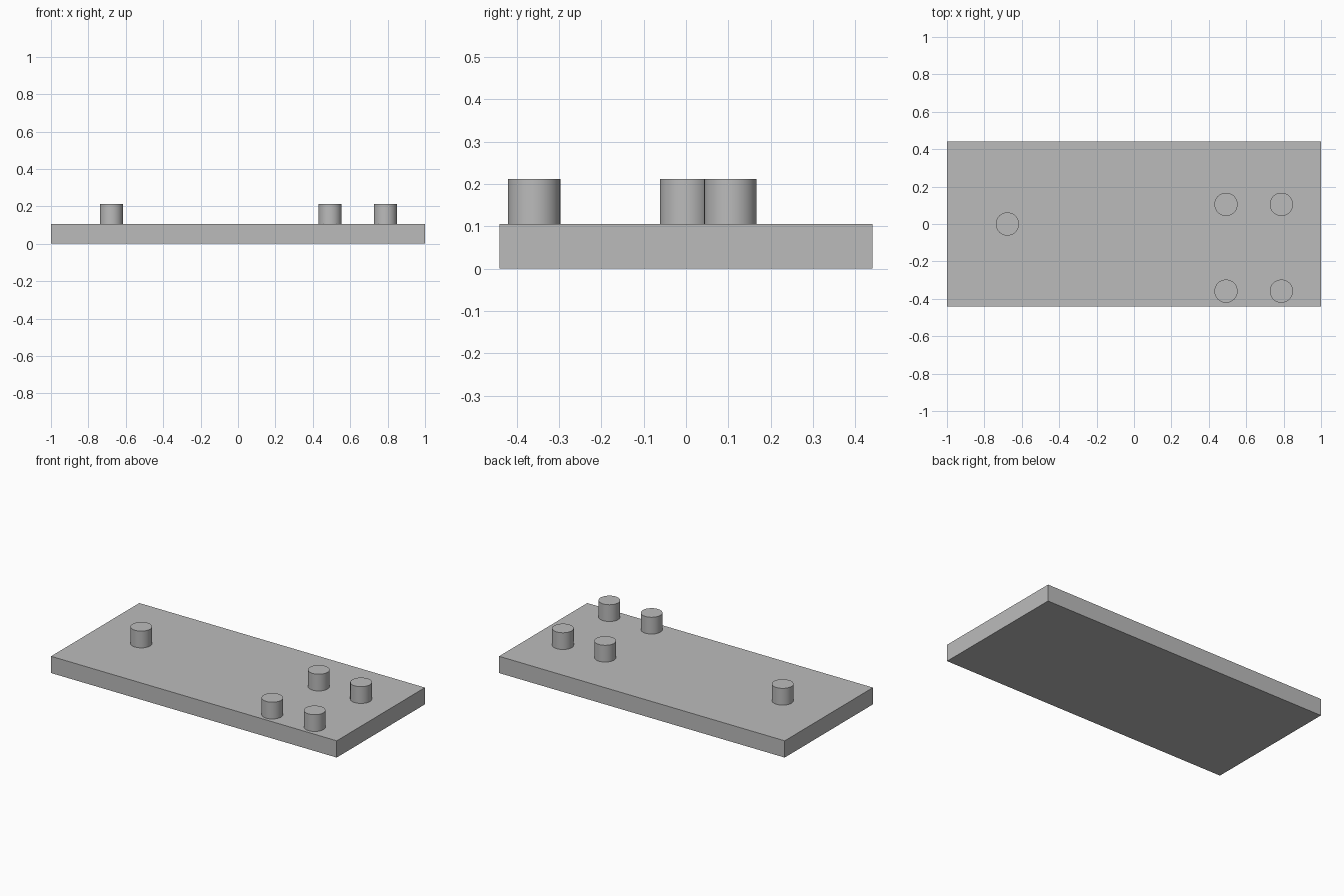
import bpy
import math

default_cube = bpy.data.objects.get("Cube")
if default_cube:
    bpy.data.objects.remove(default_cube, do_unlink=True)

# Plain grey used throughout
GREY = (0.5, 0.5, 0.5, 1)
grey = bpy.data.materials.new("plain_grey")
grey.use_nodes = True
grey.diffuse_color = GREY
grey.node_tree.nodes["Principled BSDF"].inputs["Base Color"].default_value = GREY

PLATE_HEIGHT = 0.106
PEG_HEIGHT = 0.106
PEG_RADIUS = 0.062


def finish(name):
    obj = bpy.context.object
    obj.name = name
    obj.data.materials.append(grey)
    return obj


def add_peg(name, x, y):
    bpy.ops.mesh.primitive_cylinder_add(
        vertices=64, radius=PEG_RADIUS, depth=PEG_HEIGHT,
        location=(x, y, PLATE_HEIGHT + PEG_HEIGHT / 2))
    finish(name)
    bpy.ops.object.shade_smooth_by_angle(angle=math.radians(30))


# Base plate
bpy.ops.mesh.primitive_cube_add(size=1, location=(0, 0, PLATE_HEIGHT / 2))
plate = finish("base_plate")
plate.scale = (2, 0.882, PLATE_HEIGHT)
bpy.ops.object.transform_apply(location=False, rotation=False, scale=True)

# Single peg at one end, group of four at the other
add_peg("single_peg", -0.677, 0)
for side, x in (("inner", 0.492), ("outer", 0.788)):
    for row, y in (("front", -0.359), ("back", 0.105)):
        add_peg(f"{row}_{side}_peg", x, y)
